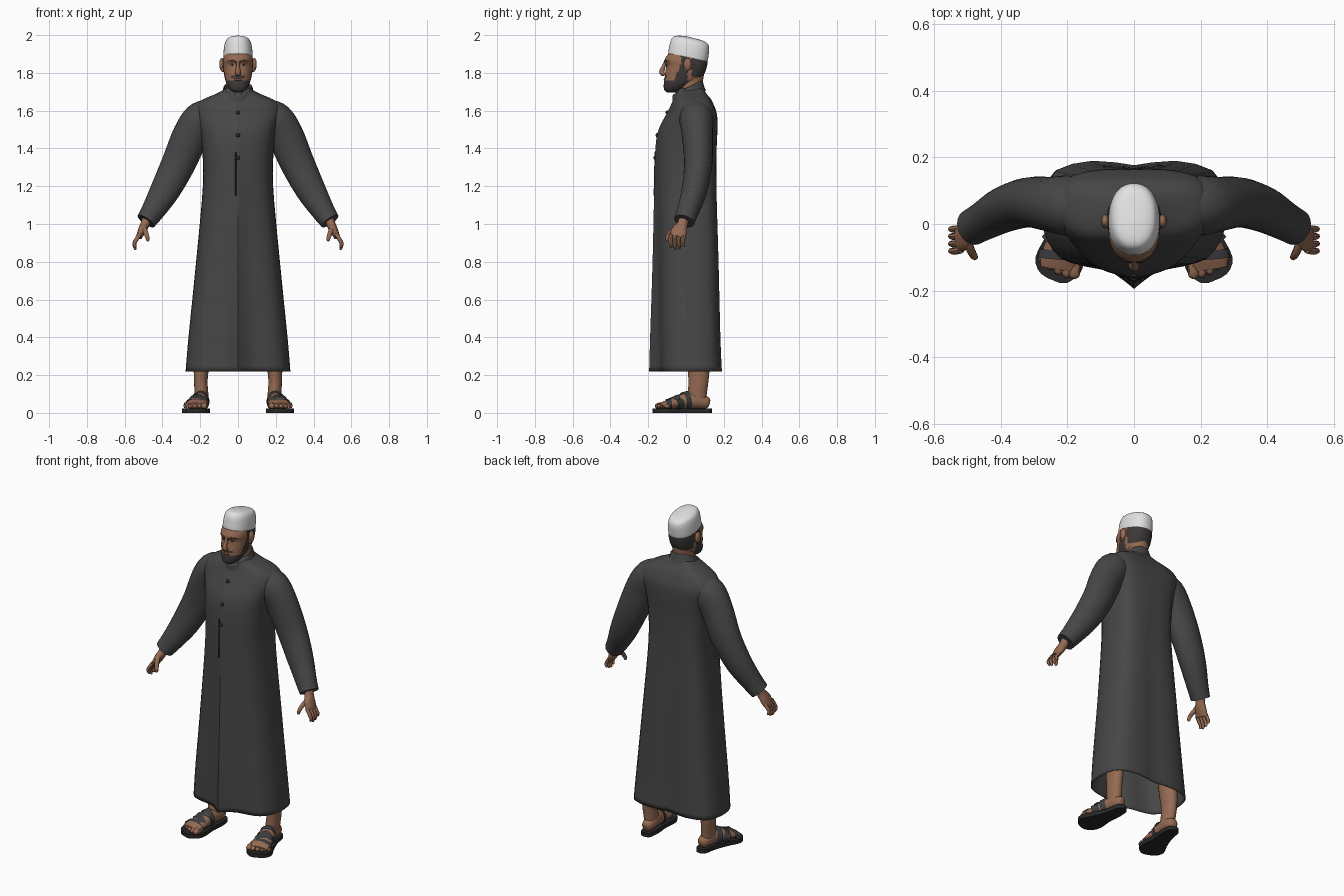
import bpy, bmesh, math
from mathutils import Vector


def material(name, rgb):
    m = bpy.data.materials.new(name)
    m.diffuse_color = (*rgb, 1)
    return m


ROBE = material("charcoal cloth", (0.062, 0.062, 0.062))
SEAM = material("dark seam", (0.022, 0.022, 0.022))
SKIN = material("brown skin", (0.30, 0.145, 0.085))
HAIR = material("dark hair", (0.045, 0.04, 0.038))
CAP = material("white cap", (0.75, 0.75, 0.75))
STRAP = material("sandal strap", (0.045, 0.046, 0.05))
SOLE = material("black sole", (0.02, 0.02, 0.02))
LIP = material("lip", (0.22, 0.085, 0.06))
EYE = material("eye", (0.35, 0.32, 0.3))


def finish(name, bm, mats, mirror=False, angle=45):
    bmesh.ops.recalc_face_normals(bm, faces=bm.faces)
    me = bpy.data.meshes.new(name)
    bm.to_mesh(me)
    bm.free()
    for m in mats:
        me.materials.append(m)
    me.shade_smooth()
    me.set_sharp_from_angle(angle=math.radians(angle))
    ob = bpy.data.objects.new(name, me)
    bpy.context.collection.objects.link(ob)
    if mirror:
        ob.modifiers.new("mirror", 'MIRROR').use_clip = False
    return ob


def resample(rows, n):
    """Smooth curve through the rows, n steps per span."""
    out = []
    for i in range(len(rows) - 1):
        a, b, c, d = (rows[max(i - 1, 0)], rows[i], rows[i + 1], rows[min(i + 2, len(rows) - 1)])
        for k in range(n):
            t = k / n
            out.append([0.5 * (2 * q + (r - p) * t + (2 * p - 5 * q + 4 * r - s) * t * t
                               + (3 * q - p - 3 * r + s) * t ** 3) for p, q, r, s in zip(a, b, c, d)])
    return out + [list(rows[-1])]


def loft(rings, start=True, end=True):
    bm = bmesh.new()
    vs = [[bm.verts.new(p) for p in r] for r in rings]
    n = len(vs[0])
    for a, b in zip(vs, vs[1:]):
        for i in range(n):
            bm.faces.new((a[i], a[(i + 1) % n], b[(i + 1) % n], b[i]))
    if start:
        bm.faces.new(vs[0])
    if end:
        bm.faces.new(vs[-1])
    return bm


def tube(name, rows, mat, ref=(0, 1, 0), seg=16, n=3, mirror=True, caps=True):
    """Rows are x, y, z, side radius, radius along ref."""
    rows = resample(rows, n)
    pts = [Vector(r[:3]) for r in rows]
    rings = []
    for i, r in enumerate(rows):
        t = (pts[min(i + 1, len(pts) - 1)] - pts[max(i - 1, 0)]).normalized()
        v = Vector(ref)
        v = (v - t * v.dot(t)).normalized()
        u = t.cross(v)
        rings.append([pts[i] + u * r[3] * math.cos(a) + v * r[4] * math.sin(a)
                      for a in (2 * math.pi * k / seg for k in range(seg))])
    return finish(name, loft(rings, caps, caps), [mat], mirror)


def oval_rings(rows, n, seg=48, slope=0, power=0.88):
    """Level rings; rows are z, half width, front y, back y."""
    rings = []
    for z, w, f, b in resample(rows, n):
        ring = []
        for k in range(seg):
            s, c = math.sin(2 * math.pi * k / seg), math.cos(2 * math.pi * k / seg)
            x = w * math.copysign(abs(s) ** power, s)
            y = (f + b) / 2 - (b - f) / 2 * math.copysign(abs(c) ** power, c)
            ring.append((x, y, z + slope * y))
        rings.append(ring)
    return rings


def ball(name, loc, scale, mat, mirror=True):
    bm = bmesh.new()
    bmesh.ops.create_uvsphere(bm, u_segments=16, v_segments=10, radius=1)
    for v in bm.verts:
        v.co = Vector(loc) + Vector([a * b for a, b in zip(v.co, scale)])
    return finish(name, bm, [mat], mirror)


# Robe: pointed front at the hem, rounder at the chest
HEM = [(0, -1), (.12, -.86), (.3, -.70), (.55, -.64), (.8, -.52), (.95, -.22),
       (1, .1), (.98, .5), (.85, .85), (.45, 1), (0, .93)]
CHEST = [(0, -1), (.12, -.97), (.3, -.92), (.55, -.82), (.8, -.62), (.95, -.3),
         (1, .1), (.97, .55), (.8, .85), (.4, .97), (0, .97)]
robe_rows = resample([
    (.22, .277, -.195, .19), (.4, .262, -.19, .183), (.8, .222, -.177, .175),
    (1.2, .186, -.168, .165), (1.4, .19, -.162, .166), (1.5, .204, -.145, .17),
    (1.58, .228, -.105, .167), (1.63, .222, -.08, .15), (1.66, .185, -.068, .135),
    (1.69, .115, -.058, .11), (1.72, .06, -.04, .09)], 4)
rings = []
for z, w, f, b in robe_rows:
    k = min(1, max(0, (1.35 - z) / 1.13))
    half = resample([[h * k + c * (1 - k) for h, c in zip(p, q)] for p, q in zip(HEM, CHEST)], 2)
    full = half + [(-x, y) for x, y in half[-2:0:-1]]
    rings.append([(x * w, (f + b) / 2 + y * (b - f) / 2, z) for x, y in full])
robe = finish("robe", loft(rings, False, True), [ROBE])
thick = robe.modifiers.new("cloth", 'SOLIDIFY')
thick.thickness, thick.offset = 0.006, -1


def front_y(z):
    a, b = next((p, q) for p, q in zip(robe_rows, robe_rows[1:]) if p[0] <= z <= q[0])
    return a[2] + (b[2] - a[2]) * (z - a[0]) / (b[0] - a[0])


# Collar, placket seam and buttons
collar = oval_rings([(1.655, .1, -.074, .105), (1.69, .084, -.072, .094), (1.715, .078, -.07, .088),
                     (1.717, .07, -.062, .08), (1.69, .066, -.058, .076)], 2, 32, 0.48, 1)
finish("collar", loft(collar, False, False), [ROBE])
tube("placket_seam", [(-.012, front_y(z) + .001, z, .003, .004) for z in (1.15, 1.22, 1.3, 1.38)],
     SEAM, seg=6, mirror=False)
for z in (1.47, 1.35, 1.59):
    ball("button", (0, front_y(z), z), (.011, .008, .011), SEAM, False)

# Sleeves
tube("sleeve", [(.14, .05, 1.60, .07, .075), (.195, .055, 1.555, .095, .09),
                (.25, .06, 1.47, .096, .082), (.315, .065, 1.32, .09, .075),
                (.385, .045, 1.18, .079, .068), (.45, .01, 1.07, .062, .058),
                (.487, -.01, 1.015, .053, .055)], ROBE, seg=24, n=4)

# Hands: palm, four fingers, thumb
tube("palm", [(.475, -.005, 1.05, .026, .03), (.492, -.018, 1.0, .024, .028),
              (.508, -.035, .965, .022, .042), (.525, -.045, .93, .016, .04)], SKIN)
for i in range(4):
    y = -.078 + .022 * i
    drop = (.01, 0, .004, .016)[i]
    tube("finger", [(.519, y, .945, .011, .011), (.54, y - .004, .915, .011, .0105),
                    (.549, y - .003, .89 + drop / 2, .010, .009),
                    (.543, y, .868 + drop, .007, .007), (.541, y, .863 + drop, .002, .002)],
         SKIN, seg=8, n=2)
tube("thumb", [(.502, -.045, .985, .014, .014), (.49, -.08, .958, .013, .013),
               (.48, -.097, .93, .011, .011), (.478, -.1, .912, .008, .008),
               (.478, -.1, .907, .002, .002)], SKIN, seg=8, n=2)

# Neck and head
tube("neck", [(0, .02, 1.63, .064, .066), (0, .022, 1.72, .058, .062), (0, .03, 1.82, .06, .07)],
     SKIN, seg=24, mirror=False)
head = loft(oval_rings([
    (1.697, .022, -.1, -.05), (1.71, .042, -.115, -.02), (1.735, .058, -.118, .02),
    (1.765, .068, -.114, .075), (1.80, .075, -.110, .1), (1.84, .079, -.105, .112),
    (1.862, .079, -.114, .114), (1.885, .077, -.105, .113), (1.91, .072, -.086, .11),
    (1.95, .06, -.06, .1), (1.97, .03, -.03, .06)], 5, 64))
for f in head.faces:
    x, y, z = f.calc_center_median()
    beard = y < .01 and z < 1.757 + 2.1 * max(0, y + .068)
    moustache = y < -.07 and abs(x) < .034 and 1.771 < z < 1.788
    back_hair = y > .03 and z > 1.775
    sideburn = -.028 < y < .005 and z > 1.78
    f.material_index = int(beard or moustache or back_hair or sideburn)
finish("head", head, [SKIN, HAIR])

# Face features
tube("nose", [(0, -.108, 1.862, .008, .008), (0, -.118, 1.835, .009, .010),
              (0, -.128, 1.808, .014, .014), (0, -.122, 1.794, .016, .012),
              (0, -.112, 1.789, .01, .006)], SKIN, seg=12, mirror=False)
tube("eyebrow", [(.01, -.114, 1.857, .004, .003), (.03, -.109, 1.864, .006, .004),
                 (.055, -.086, 1.862, .003, .003)], HAIR, seg=8)
ball("eye", (.031, -.0965, 1.843), (.012, .005, .0055), EYE)
ball("pupil", (.031, -.1, 1.843), (.0055, .003, .0055), SEAM)
ball("lips", (0, -.112, 1.764), (.021, .006, .006), LIP, False)
ball("ear", (.086, .008, 1.845), (.013, .021, .034), SKIN)
ball("ear_lobe", (.081, .0, 1.818), (.009, .012, .014), SKIN)

# Tilted cap
cap = oval_rings([(1.884, .071, -.085, .107), (1.885, .077, -.094, .114), (1.92, .076, -.089, .12),
                  (1.955, .071, -.081, .122), (1.978, .061, -.066, .114), (1.989, .04, -.04, .085),
                  (1.994, .006, .0, .02)], 4, 40, -.2)
finish("cap", loft(cap, False, True), [CAP])

# Legs and feet
tube("leg", [(.18, .06, .45, .055, .065), (.193, .066, .26, .042, .06), (.197, .066, .17, .036, .053),
             (.193, .06, .1, .036, .05), (.19, .06, .05, .034, .048)], SKIN, seg=20)
tube("foot", [(.186, .124, .05, .014, .018), (.187, .112, .053, .029, .031),
              (.189, .07, .062, .038, .04), (.197, .02, .066, .04, .044),
              (.208, -.04, .056, .049, .035), (.22, -.1, .045, .06, .023),
              (.226, -.135, .038, .056, .014)], SKIN, (0, 0, 1), 20)
for i in range(5):
    x, r = .179 + .0245 * i, .017 if i == 0 else .0125
    tip = -.163 + .003 * i * i
    tube("toe", [(x - .004, -.105, .04, r, r), (x, tip + .02, .037, r, r),
                 (x, tip + .006, .034, r * .9, r * .8), (x, tip, .032, r * .4, r * .4)],
         SKIN, (0, 0, 1), 8, 2)

# Sandals: sole outline and crossing straps
outline = resample([(.137, .186, .006), (.122, .186, .031), (.05, .19, .042), (-.03, .208, .054),
                    (-.1, .222, .074), (-.15, .221, .058), (-.177, .212, .012)], 3)
edge = [(c + w, y) for y, c, w in outline] + [(c - w, y) for y, c, w in outline[::-1]]
finish("sandal_sole", loft([[(x, y, z) for x, y in edge] for z in (0, .024)]), [SOLE], True)
straps = [
    [(.221, -.078, .045, .061, .031), (.223, -.105, .043, .065, .029)],
    [(.215, -.018, .058, .051, .044), (.204, -.05, .054, .056, .040)],
    [(.193, .012, .064, .046, .053), (.206, -.016, .060, .050, .049)],
    [(.205, -.04, .054, .055, .040), (.228, -.072, .047, .060, .034)],
]
for s in straps:
    ob = tube("sandal_strap", s, STRAP, (0, 0, 1), 24, 2, caps=False)
    for v in ob.data.vertices:
        v.co.z = max(v.co.z, .012)
